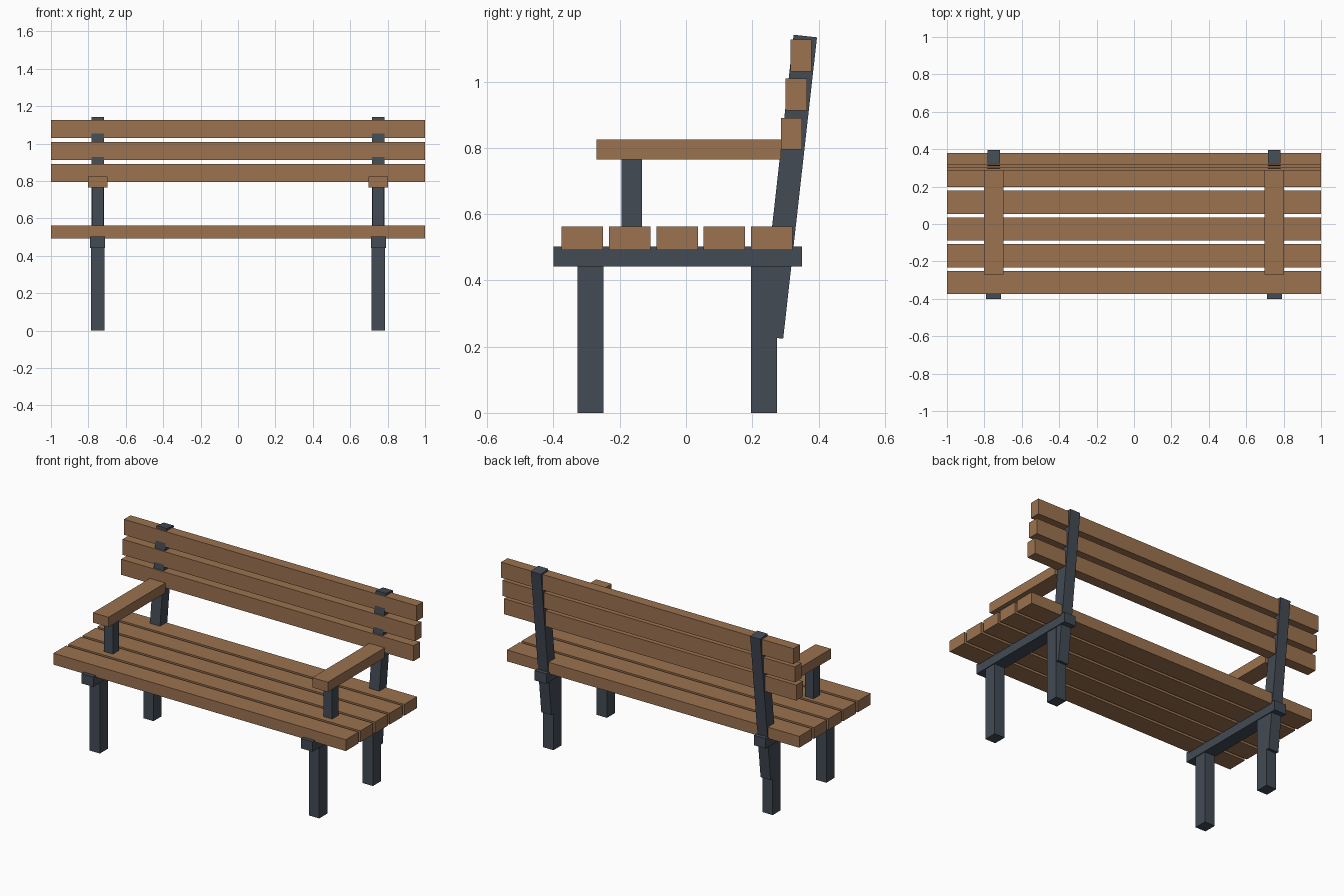
import bpy, math

if "Cube" in bpy.data.objects:
    bpy.data.objects.remove(bpy.data.objects["Cube"])


def material(name, color):
    m = bpy.data.materials.new(name)
    m.diffuse_color = color
    m.use_nodes = True
    m.node_tree.nodes["Principled BSDF"].inputs["Base Color"].default_value = m.diffuse_color
    return m


WOOD = material("wood", (0.33, 0.17, 0.08, 1))
IRON = material("dark_metal", (0.055, 0.07, 0.09, 1))


def box(name, x, y, z, mat):
    """Box from (min, max) ranges on each axis."""
    ranges = (x, y, z)
    bpy.ops.mesh.primitive_cube_add(size=1, location=[(a + b) / 2 for a, b in ranges])
    ob = bpy.context.object
    ob.name = name
    ob.scale = [b - a for a, b in ranges]
    bpy.ops.object.transform_apply(location=False, rotation=False, scale=True)
    ob.data.materials.append(mat)
    return ob


# Seat slats
for i in range(5):
    y = -0.313 + i * 0.143
    box(f"seat_slat_{i + 1}", (-1, 1), (y - 0.0625, y + 0.0625), (0.492, 0.562), WOOD)

# Backrest slats, stepped back along the lean
for i in range(3):
    y = 0.3185 + i * 0.0142
    z = 0.8425 + i * 0.118
    box(f"back_slat_{i + 1}", (-1, 1), (y - 0.032, y + 0.032), (z - 0.048, z + 0.048), WOOD)

# Side frames
for side, c in (("left", -0.75), ("right", 0.75)):
    def span(width):
        return (c - width / 2, c + width / 2)

    box(f"front_leg_{side}", span(0.07), (-0.328, -0.249), (0, 0.45), IRON)
    box(f"back_leg_{side}", span(0.07), (0.196, 0.274), (0, 0.45), IRON)
    box(f"seat_bearer_{side}", span(0.08), (-0.40, 0.35), (0.441, 0.502), IRON)
    box(f"arm_support_{side}", span(0.06), (-0.194, -0.133), (0.49, 0.775), IRON)
    box(f"armrest_{side}", span(0.106), (-0.27, 0.286), (0.764, 0.825), WOOD)
    # Leaning back post
    post = box(f"back_post_{side}", span(0.069), (0.2735, 0.3445), (0.225, 1.14), IRON)
    post.rotation_euler.x = -math.radians(6.4)
